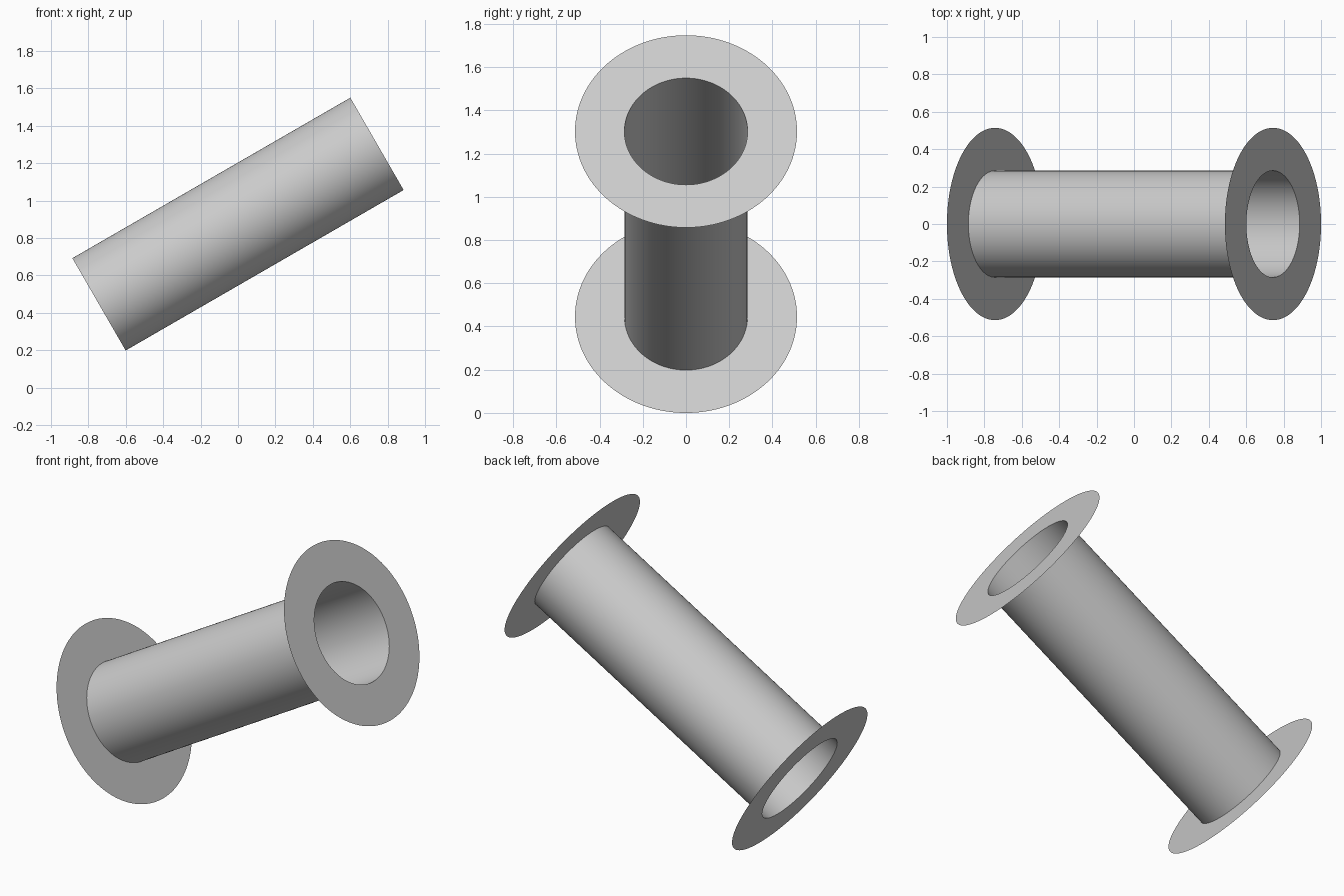
import bpy, bmesh, math
from mathutils import Matrix

cube = bpy.data.objects.get("Cube")
if cube:
    bpy.data.objects.remove(cube, do_unlink=True)

HALF, TUBE_R, FLANGE_R, SIDES = 0.858, 0.285, 0.514, 128
CENTRE_Z = 0.874

grey = bpy.data.materials.new("light_grey")
grey.use_nodes = True
colour = (0.6, 0.6, 0.6, 1)
grey.diffuse_color = colour
grey.node_tree.nodes["Principled BSDF"].inputs["Base Color"].default_value = colour

# Tilt the spool axis 30 degrees above the horizontal
tilt = Matrix.Translation((0, 0, CENTRE_Z)) @ Matrix.Rotation(math.radians(60), 4, 'Y')


def band(name, start, end):
    """Thin surface of revolution between two (radius, height) points."""
    bm = bmesh.new()
    rings = []
    for radius, height in (start, end):
        ring = bmesh.ops.create_circle(bm, segments=SIDES, radius=radius,
                                       matrix=Matrix.Translation((0, 0, height)))
        rings.append(ring["verts"])
    for i in range(SIDES):
        j = (i + 1) % SIDES
        bm.faces.new((rings[0][i], rings[0][j], rings[1][j], rings[1][i]))
    bm.normal_update()
    mesh = bpy.data.meshes.new(name)
    bm.to_mesh(mesh)
    bm.free()
    mesh.materials.append(grey)
    mesh.shade_smooth()
    obj = bpy.data.objects.new(name, mesh)
    obj.matrix_world = tilt
    bpy.context.collection.objects.link(obj)
    return obj


# Open tube and the two paper-thin end flanges, facing outwards
band("tube", (TUBE_R, -HALF), (TUBE_R, HALF))
band("upper_flange", (FLANGE_R, HALF), (TUBE_R, HALF))
band("lower_flange", (TUBE_R, -HALF), (FLANGE_R, -HALF))
